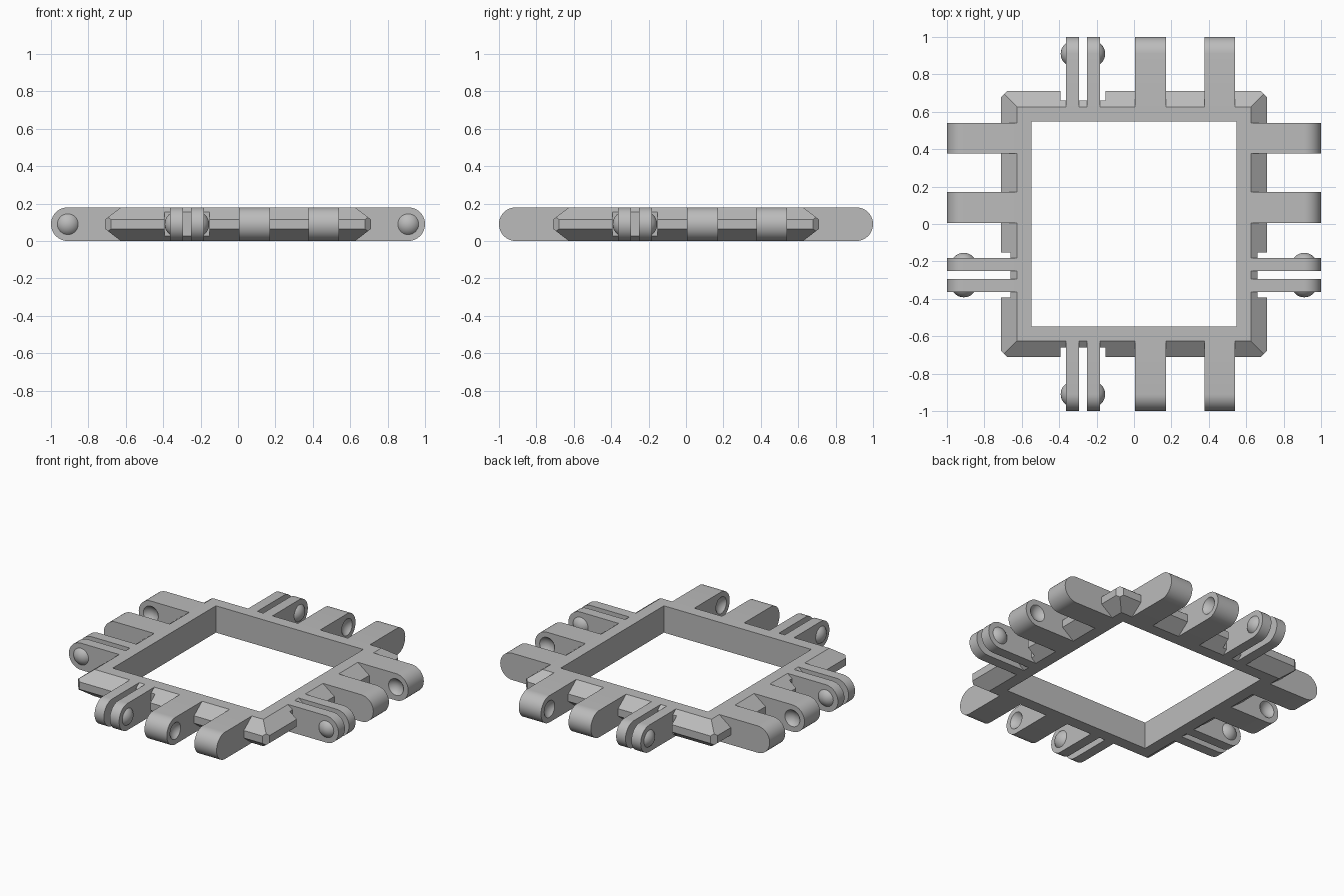
import bpy, bmesh, math
from mathutils import Matrix, Vector

cube = bpy.data.objects.get("Cube")
if cube:
    bpy.data.objects.remove(cube, do_unlink=True)

H = 0.18            # thickness of the whole part
MID = H / 2         # hinge axis height and knuckle radius
EDGE = 0.626        # outer edge of the flat frame
RIM = 0.711         # outer edge of the sloped rim
AXIS = 1 - MID      # hinge axis distance from the centre
BALL, SUNK = 0.07, 0.042   # snap ball radius and centre depth below the face

grey = bpy.data.materials.new("plain grey")
grey.use_nodes = True
grey.diffuse_color = (0.5, 0.5, 0.5, 1)
grey.node_tree.nodes["Principled BSDF"].inputs["Base Color"].default_value = (0.5, 0.5, 0.5, 1)

# Each side maps (along, outward, up) to model axes
SIDES = {
    "back": Matrix.Identity(4),
    "front": Matrix.Diagonal((1, -1, 1, 1)),
    "left": Matrix(((0, 1, 0, 0), (1, 0, 0, 0), (0, 0, 1, 0), (0, 0, 0, 1))),
    "right": Matrix(((0, -1, 0, 0), (1, 0, 0, 0), (0, 0, 1, 0), (0, 0, 0, 1))),
}


def finish(bm, name, matrix=Matrix.Identity(4)):
    bmesh.ops.transform(bm, matrix=matrix, verts=bm.verts)
    bmesh.ops.recalc_face_normals(bm, faces=bm.faces)
    mesh = bpy.data.meshes.new(name)
    bm.to_mesh(mesh)
    bm.free()
    mesh.materials.append(grey)
    obj = bpy.data.objects.new(name, mesh)
    bpy.context.collection.objects.link(obj)
    return obj


def activate(obj):
    bpy.ops.object.select_all(action='DESELECT')
    obj.select_set(True)
    bpy.context.view_layer.objects.active = obj


def smooth(obj):
    activate(obj)
    bpy.ops.object.shade_smooth_by_angle(angle=math.radians(30))


def cut(obj, cutter):
    cutter.hide_render = True
    mod = obj.modifiers.new("cut", 'BOOLEAN')
    mod.solver = 'EXACT'
    mod.object = cutter
    activate(obj)
    bpy.ops.object.modifier_apply(modifier=mod.name)
    bpy.data.objects.remove(cutter, do_unlink=True)


def ball(t):
    bm = bmesh.new()
    bmesh.ops.create_uvsphere(bm, u_segments=32, v_segments=16, radius=BALL)
    turn = Matrix.Rotation(math.pi / 2, 4, 'Y')
    bmesh.ops.transform(bm, matrix=Matrix.Translation((t, AXIS, MID)) @ turn, verts=bm.verts)
    return bm


def knuckle(name, t0, t1, matrix, socket=None):
    """Bar with a rounded outer end, and a round socket in one face if asked."""
    bm = bmesh.new()
    steps = 20
    outline = [(EDGE, H), (EDGE, 0)]
    for i in range(steps + 1):
        a = -math.pi / 2 + math.pi * i / steps
        outline.append((AXIS + MID * math.cos(a), MID + MID * math.sin(a)))
    face = bm.faces.new([bm.verts.new((t0, d, z)) for d, z in outline])
    out = bmesh.ops.extrude_face_region(bm, geom=[face])
    moved = [v for v in out["geom"] if isinstance(v, bmesh.types.BMVert)]
    bmesh.ops.translate(bm, verts=moved, vec=(t1 - t0, 0, 0))
    obj = finish(bm, name, matrix)
    if socket is not None:
        cut(obj, finish(ball(socket), "socket_cutter", matrix))
    smooth(obj)


def snap_dome(name, face, direction, matrix):
    """Cap of a ball standing proud of the clip arm."""
    bm = ball(face - direction * SUNK)
    bmesh.ops.bisect_plane(bm, geom=bm.verts[:] + bm.edges[:] + bm.faces[:],
                           plane_co=(face, 0, 0), plane_no=(direction, 0, 0), clear_inner=True)
    smooth(finish(bm, name, matrix))


# Square frame: rim profile swept round four mitred corners
profile = [(0.547, 0), (EDGE, 0), (RIM, 0.065), (RIM, 0.115), (EDGE, H), (0.547, H)]
corners = [(1, 1), (-1, 1), (-1, -1), (1, -1)]
bm = bmesh.new()
rings = [[bm.verts.new((sx * r, sy * r, z)) for r, z in profile] for sx, sy in corners]
for k in range(4):
    a, b = rings[k], rings[(k + 1) % 4]
    for i in range(len(profile)):
        j = (i + 1) % len(profile)
        bm.faces.new((a[i], a[j], b[j], b[i]))
# Blunt the four rim corners
for sx, sy in corners:
    bmesh.ops.bisect_plane(bm, geom=bm.verts[:] + bm.edges[:] + bm.faces[:],
                           plane_co=(sx * 0.695, sy * 0.695, 0),
                           plane_no=Vector((sx, sy, 0)).normalized(), clear_outer=True)
    bmesh.ops.holes_fill(bm, edges=[e for e in bm.edges if e.is_boundary])
frame = finish(bm, "frame")

for side, matrix in SIDES.items():
    # Relief notch in the rim behind the clip
    bm = bmesh.new()
    bmesh.ops.create_cube(bm, size=1)
    place = Matrix.Translation((-0.273, 0.76, MID)) @ Matrix.Diagonal((0.24, 0.2, 0.4, 1))
    bmesh.ops.transform(bm, matrix=place, verts=bm.verts)
    cut(frame, finish(bm, "notch_cutter", matrix))

    # Clip: two thin arms with outward snap domes
    knuckle(side + "_clip_arm_outer", -0.364, -0.295, matrix)
    knuckle(side + "_clip_arm_inner", -0.251, -0.182, matrix)
    snap_dome(side + "_snap_dome_outer", -0.364, -1, matrix)
    snap_dome(side + "_snap_dome_inner", -0.182, 1, matrix)

    # Receiver: two thick bars with sockets facing each other
    knuckle(side + "_socket_bar_inner", 0.006, 0.172, matrix, socket=0.172 + SUNK)
    knuckle(side + "_socket_bar_outer", 0.376, 0.541, matrix, socket=0.376 - SUNK)
